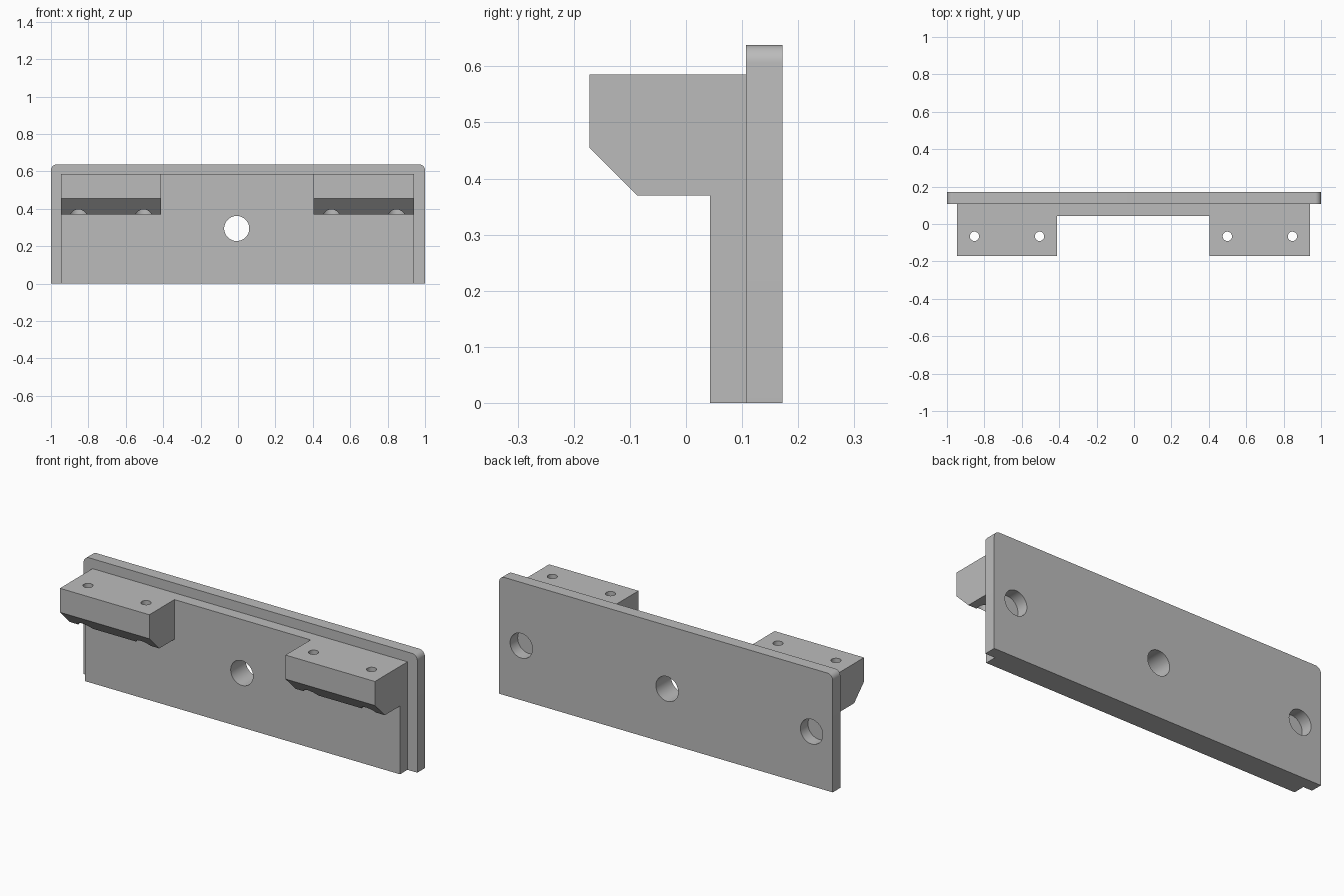
import bpy, bmesh, math
from mathutils import Matrix, Vector

cube = bpy.data.objects.get("Cube")
if cube:
    bpy.data.objects.remove(cube, do_unlink=True)

grey = bpy.data.materials.new("plain grey")
grey.use_nodes = True
colour = (0.5, 0.5, 0.5, 1)
grey.diffuse_color = colour
grey.node_tree.nodes["Principled BSDF"].inputs["Base Color"].default_value = colour

CX = -0.003          # centre of the front features
SEAM = 0.107         # plane between back plate and bracket body
BACK = 0.172


def make_object(name, bm):
    bmesh.ops.recalc_face_normals(bm, faces=bm.faces)
    mesh = bpy.data.meshes.new(name)
    bm.to_mesh(mesh)
    bm.free()
    mesh.materials.append(grey)
    obj = bpy.data.objects.new(name, mesh)
    bpy.context.collection.objects.link(obj)
    return obj


def prism(name, outline, direction):
    """Extrude a closed outline of 3D points along a direction."""
    bm = bmesh.new()
    face = bm.faces.new([bm.verts.new(p) for p in outline])
    geom = bmesh.ops.extrude_face_region(bm, geom=[face])["geom"]
    verts = [g for g in geom if isinstance(g, bmesh.types.BMVert)]
    bmesh.ops.translate(bm, verts=verts, vec=direction)
    return make_object(name, bm)


def cylinder(name, start, end, radius):
    start, end = Vector(start), Vector(end)
    axis = end - start
    bm = bmesh.new()
    bmesh.ops.create_cone(
        bm, cap_ends=True, segments=48, radius1=radius, radius2=radius, depth=axis.length,
        matrix=Matrix.Translation((start + end) / 2) @ axis.to_track_quat("Z", "Y").to_matrix().to_4x4())
    return make_object(name, bm)


def combine(target, tool, operation):
    mod = target.modifiers.new("combine", "BOOLEAN")
    mod.operation, mod.solver, mod.object = operation, "EXACT", tool
    bpy.context.view_layer.objects.active = target
    bpy.ops.object.modifier_apply(modifier=mod.name)
    bpy.data.objects.remove(tool, do_unlink=True)


# Back plate with rounded top corners
top, r = 0.638, 0.032
outline = [(-1, SEAM, 0), (1, SEAM, 0)]
for side, first in ((1, 0), (-1, 90)):
    for i in range(9):
        a = math.radians(first + i * 90 / 8)
        outline.append((side * (1 - r) + r * math.cos(a), SEAM, top - r + r * math.sin(a)))
bracket = prism("mounting_bracket", outline, (0, BACK - SEAM, 0))

# Front body: stepped and chamfered side profile, swept across the width
half = 0.944
profile = [(0.13, 0), (0.043, 0), (0.043, 0.37), (-0.087, 0.37),
           (-0.172, 0.455), (-0.172, 0.585), (0.13, 0.585)]
body = prism("front_body", [(CX - half, y, z) for y, z in profile], (2 * half, 0, 0))

# Clear the middle to leave two support blocks
gap = 0.408
clearance = [(CX - gap, y, z) for y, z in ((-0.3, 0.2), (0.043, 0.2), (0.043, 0.8), (-0.3, 0.8))]
combine(body, prism("middle_gap", clearance, (2 * gap, 0, 0)), "DIFFERENCE")
combine(bracket, body, "UNION")

# Centre through hole and blind holes in the back
combine(bracket, cylinder("centre_hole", (-0.007, -0.3, 0.295), (-0.007, 0.3, 0.295), 0.067), "DIFFERENCE")
for side in (-1, 1):
    x = CX + side * 0.87
    combine(bracket, cylinder("blind_hole", (x, SEAM, 0.295), (x, 0.3, 0.295), 0.067), "DIFFERENCE")

# Vertical screw holes, counterbored from below
for side in (-1, 1):
    for offset in (0.502, 0.85):
        x = CX + side * offset
        combine(bracket, cylinder("screw_hole", (x, -0.066, 0.3), (x, -0.066, 0.7), 0.025), "DIFFERENCE")
        combine(bracket, cylinder("counterbore", (x, -0.066, 0.3), (x, -0.066, 0.45), 0.048), "DIFFERENCE")

bpy.ops.object.select_all(action="DESELECT")
bracket.select_set(True)
bpy.context.view_layer.objects.active = bracket
bpy.ops.object.shade_smooth_by_angle(angle=math.radians(30))
